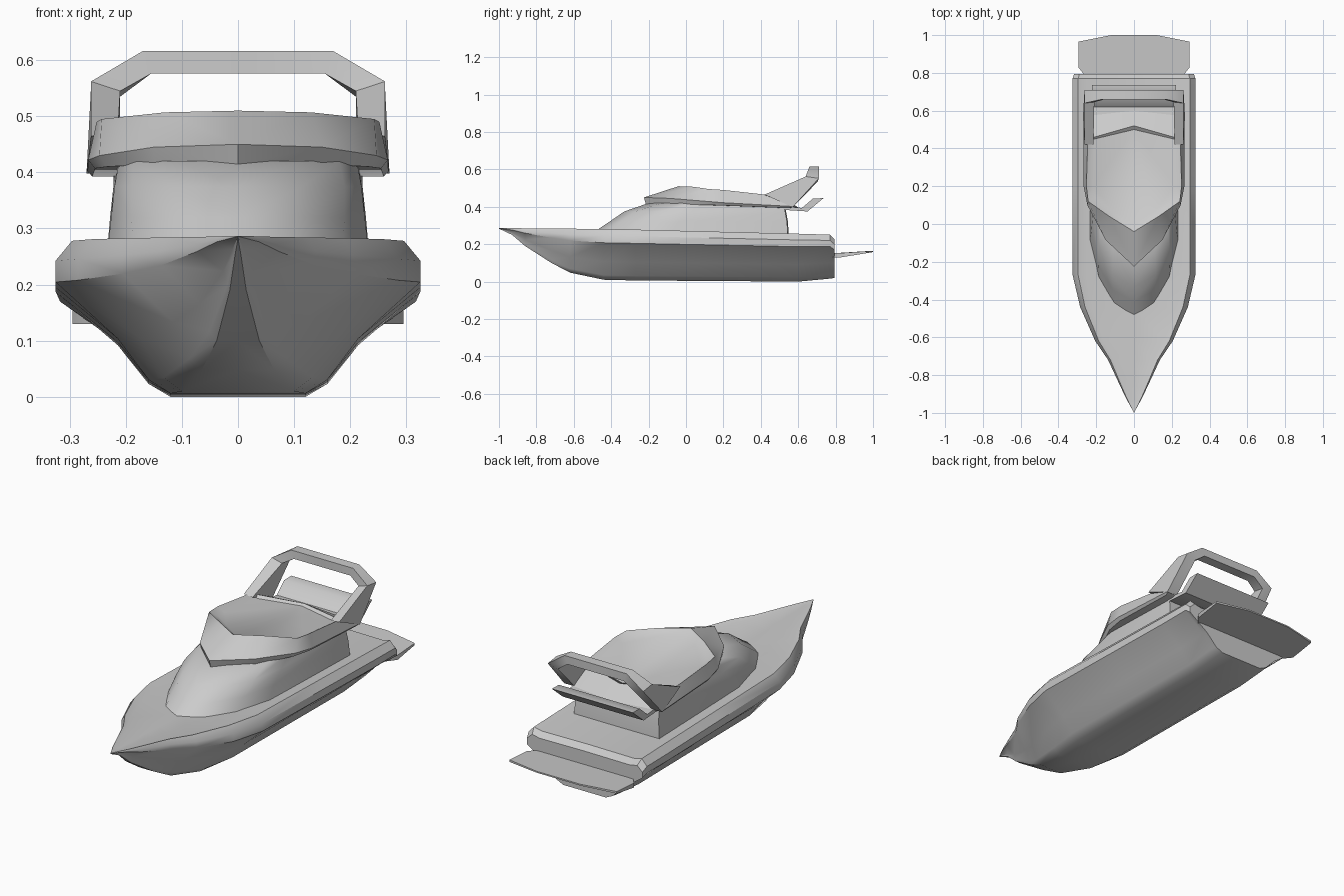
import bpy, bmesh, math


def loft(name, rings, closed=False, cap_first=False, cap_last=False, angle=40):
    """Skin half-model rings (x >= 0), mirror across x = 0, and shade."""
    bm = bmesh.new()
    vs = [[bm.verts.new(p) for p in r] for r in rings]
    n = len(rings[0])
    for a, b in zip(vs, vs[1:]):
        for i in range(n if closed else n - 1):
            j = (i + 1) % n
            bm.faces.new((a[i], a[j], b[j], b[i]))
    if cap_first:
        bm.faces.new(vs[0])
    if cap_last:
        bm.faces.new(vs[-1])
    bmesh.ops.mirror(bm, geom=bm.verts[:] + bm.edges[:] + bm.faces[:],
                     axis='X', merge_dist=1e-4)
    bmesh.ops.remove_doubles(bm, verts=bm.verts[:], dist=1e-4)
    bmesh.ops.recalc_face_normals(bm, faces=bm.faces[:])
    me = bpy.data.meshes.new(name)
    bm.to_mesh(me)
    bm.free()
    ob = bpy.data.objects.new(name, me)
    bpy.context.collection.objects.link(ob)
    bpy.ops.object.select_all(action='DESELECT')
    ob.select_set(True)
    bpy.context.view_layer.objects.active = ob
    bpy.ops.object.shade_smooth_by_angle(angle=math.radians(angle))
    return ob


# Hull: one section shape scaled along stations (y, half width, keel z, deck z, bottom fullness)
section = [(0, 0), (.37, 0), (.49, .09), (.66, .36), (1, .73), (1, .87),
           (.91, 1), (.78, .96), (0, .97)]
stations = [(-1, 0, .283, .287, .3), (-.93, .038, .25, .286, .4),
            (-.86, .072, .19, .285, .55), (-.72, .137, .10, .284, .75),
            (-.62, .205, .048, .283, .85), (-.44, .285, .01, .281, .95),
            (-.27, .325, .006, .278, 1), (.2, .325, .003, .266, 1),
            (.6, .325, 0, .256, 1), (.77, .325, .016, .251, 1),
            (.795, .317, .02, .225, 1)]
rings = []
for y, w, k, d, full in stations:
    rings.append([(w * fx * (full if 0 < i < 4 else 1), y, k + (d - k) * t)
                  for i, (fx, t) in enumerate(section)])
loft("hull", rings, cap_last=True)

# Swim platform at the stern, thinning to its rear edge
plan = [(0, .76), (.24, .76), (.295, .83), (.295, .965), (.12, 1), (0, 1)]
bottom = [.13, .13, .13, .152, .158, .158]
top = [.15, .15, .153, .162, .165, .165]
loft("swim_platform", [[(x, y, z) for (x, y), z in zip(plan, zs)]
                       for zs in (bottom, top)], cap_first=True, cap_last=True)

# Cabin: raked front, tapering upwards
levels = [
    (.24, [(0, -.53), (.1, -.46), (.185, -.31), (.235, -.1), (.235, .545), (0, .55)]),
    (.32, [(0, -.41), (.11, -.35), (.19, -.22), (.226, -.04), (.228, .54), (0, .545)]),
    (.375, [(0, -.33), (.115, -.27), (.19, -.15), (.22, .03), (.222, .53), (0, .535)]),
    (.42, [(0, -.2), (.11, -.13), (.18, -.02), (.212, .1), (.215, .52), (0, .525)])]
loft("cabin", [[(x, y, z) for x, y in pts] for z, pts in levels], cap_last=True)

# Upper deck: pointed visor, coaming rim and shallow recessed floor
loft("upper_deck", [
    [(0, -.215, .415), (.15, -.075, .415), (.235, .1, .41), (.255, .2, .407),
     (.26, .55, .393), (0, .58, .388)],
    [(0, -.225, .45), (.15, -.085, .445), (.247, .1, .43), (.267, .2, .422),
     (.268, .57, .402), (0, .6, .396)],
    [(0, -.04, .51), (.13, .04, .507), (.243, .12, .495), (.252, .2, .49),
     (.245, .45, .462), (0, .52, .45)],
    [(0, 0, .482), (.11, .07, .48), (.205, .14, .475), (.215, .2, .47),
     (.21, .45, .445), (0, .5, .445)]],
    cap_first=True, cap_last=True)

# Arch: swept-back leg bending into the top bar
loft("radar_arch", [
    [(.262, .42, .465), (.27, .57, .398), (.212, .57, .398), (.215, .42, .46)],
    [(.262, .64, .562), (.262, .71, .552), (.21, .705, .535), (.21, .645, .545)],
    [(.17, .66, .616), (.17, .71, .616), (.155, .71, .576), (.155, .66, .576)],
    [(0, .66, .616), (0, .71, .616), (0, .71, .576), (0, .66, .576)]],
    closed=True, cap_first=True)

# Rear overhang kicked up below the arch
profile = [(.5, .405), (.62, .394), (.68, .445), (.735, .446), (.65, .375), (.53, .383)]
loft("rear_spoiler", [[(x, y, z) for y, z in profile] for x in (0, .222)],
     closed=True, cap_last=True)
